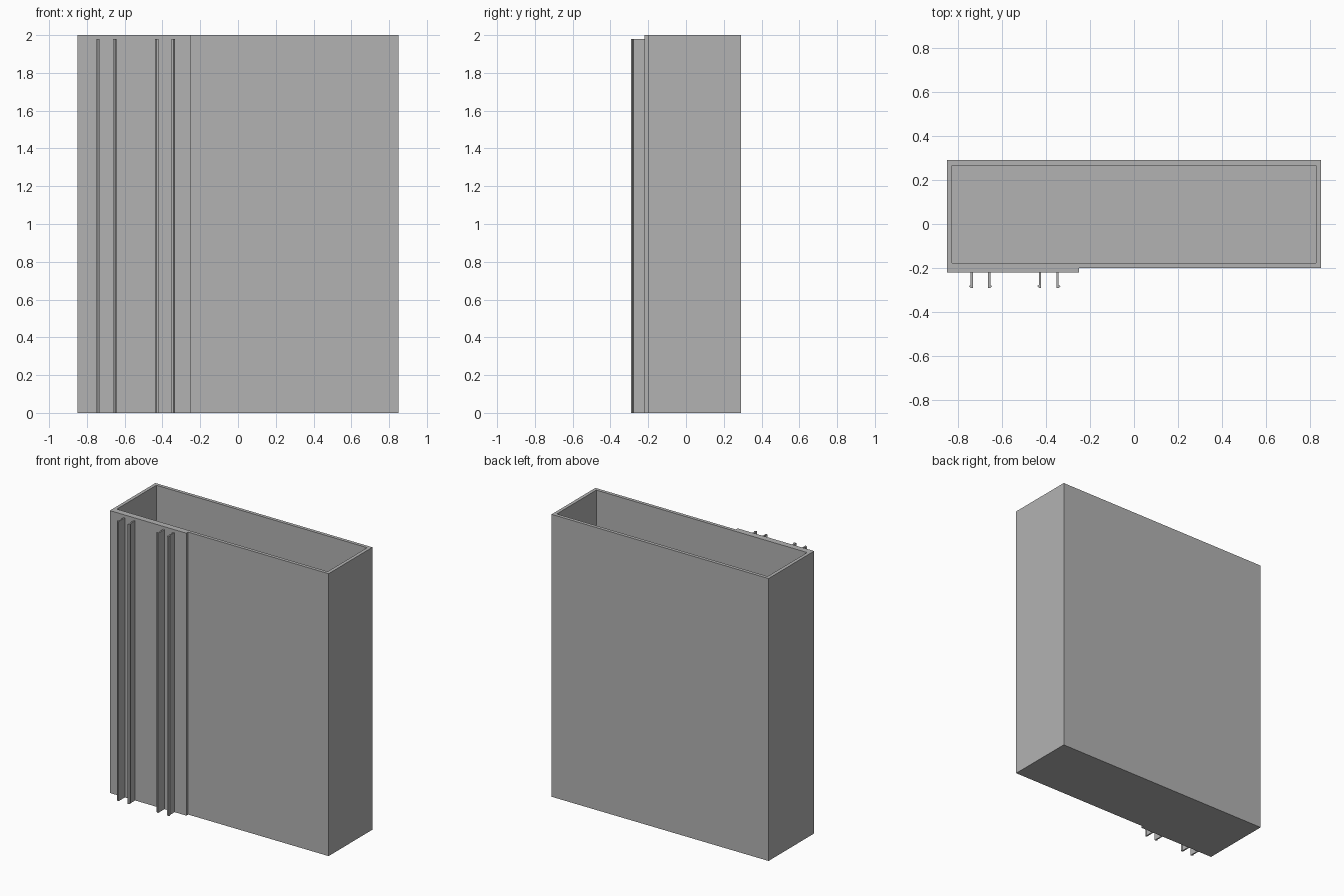
import bpy
import bmesh

cube = bpy.data.objects.get("Cube")
if cube:
    bpy.data.objects.remove(cube, do_unlink=True)

grey = bpy.data.materials.new("plain grey")
grey.use_nodes = True
COLOUR = (0.45, 0.45, 0.45, 1)
grey.diffuse_color = COLOUR
grey.node_tree.nodes["Principled BSDF"].inputs["Base Color"].default_value = COLOUR


def finish(name, bm):
    bmesh.ops.recalc_face_normals(bm, faces=bm.faces)
    mesh = bpy.data.meshes.new(name)
    bm.to_mesh(mesh)
    bm.free()
    mesh.materials.append(grey)
    obj = bpy.data.objects.new(name, mesh)
    bpy.context.collection.objects.link(obj)


def extrude_outline(bm, outline, z0, z1):
    """Raise a closed xy outline into a prism and return its top face."""
    base = bm.faces.new([bm.verts.new((x, y, z0)) for x, y in outline])
    result = bmesh.ops.extrude_face_region(bm, geom=[base], use_keep_orig=True)
    verts = [v for v in result["geom"] if isinstance(v, bmesh.types.BMVert)]
    bmesh.ops.translate(bm, verts=verts, vec=(0, 0, z1 - z0))
    return next(f for f in result["geom"] if isinstance(f, bmesh.types.BMFace))


def rectangle(x0, x1, y0, y1):
    return [(x0, y0), (x1, y0), (x1, y1), (x0, y1)]


HEIGHT, WALL = 2.0, 0.024
LEFT, RIGHT, FRONT, BACK = -0.85, 0.85, -0.20, 0.29

# Open box: inset the top, then sink it to form the cavity
bm = bmesh.new()
top = extrude_outline(bm, rectangle(LEFT, RIGHT, FRONT, BACK), 0, HEIGHT)
bmesh.ops.recalc_face_normals(bm, faces=bm.faces)
bmesh.ops.inset_region(bm, faces=[top], thickness=WALL, use_even_offset=True)
result = bmesh.ops.extrude_discrete_faces(bm, faces=[top])
floor = result["faces"][0]
floor_rim = list(floor.verts)
rim = [e for e in bm.edges if e.is_boundary and e not in floor.edges[:]]
bmesh.ops.bridge_loops(bm, edges=rim + list(floor.edges))
bmesh.ops.translate(bm, verts=floor_rim, vec=(0, 0, WALL - HEIGHT))
finish("open_box", bm)

# Mounting plate on the front
PLATE_FRONT = -0.22
bm = bmesh.new()
extrude_outline(bm, rectangle(LEFT, -0.25, PLATE_FRONT, FRONT), 0, HEIGHT)
finish("front_plate", bm)

# Two pairs of clip rails with barbs pointing outwards
TIP, THICK, BARB = -0.29, 0.01, 0.008
for pair, centre in (("right", -0.697), ("left", -0.387)):
    for side, sign in (("right", -1), ("left", 1)):
        inner, outer = 0.035, 0.035 + THICK
        profile = [(inner, PLATE_FRONT), (inner, TIP), (outer, TIP),
                   (outer + BARB, TIP + 0.008), (outer, TIP + 0.013),
                   (outer, PLATE_FRONT)]
        bm = bmesh.new()
        extrude_outline(bm, [(centre + sign * x, y) for x, y in profile], 0, 1.98)
        finish(f"{pair}_pair_{side}_rail", bm)
